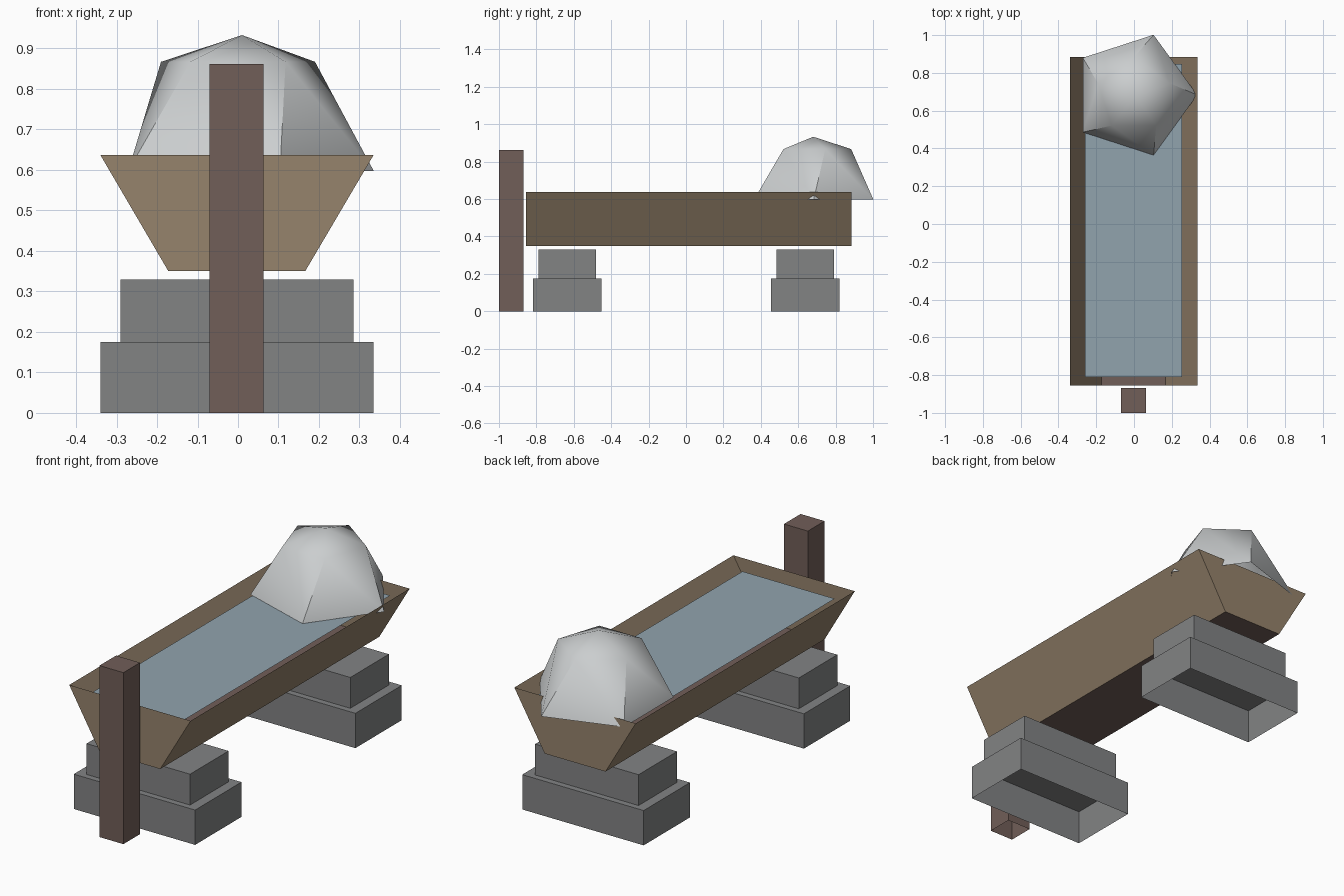
import bpy, bmesh
from math import cos, sin, radians

cube = bpy.data.objects.get("Cube")
if cube:
    bpy.data.objects.remove(cube, do_unlink=True)


def srgb(*rgb):
    return tuple((c / 255 / 12.92) if c < 11 else ((c / 255 + 0.055) / 1.055) ** 2.4 for c in rgb) + (1,)


def material(name, *rgb):
    m = bpy.data.materials.new(name)
    m.use_nodes = True
    m.diffuse_color = srgb(*rgb)
    m.node_tree.nodes["Principled BSDF"].inputs["Base Color"].default_value = srgb(*rgb)
    return m


light_wood = material("light wood", 150, 131, 108)
dark_wood = material("dark wood", 113, 94, 88)
stone = material("grey stone", 130, 131, 132)
pale_rock = material("pale rock", 203, 206, 207)
water = material("water", 145, 163, 174)


def finish(bm, name, *mats):
    me = bpy.data.meshes.new(name)
    bm.to_mesh(me)
    bm.free()
    for m in mats:
        me.materials.append(m)
    ob = bpy.data.objects.new(name, me)
    bpy.context.collection.objects.link(ob)
    return ob


def open_box(bm, x, y, z, top_x=None):
    """Box from (min, max) ranges, returns its bottom and top corner rings."""
    rings = []
    for (x0, x1), h in ((x, z[0]), (top_x or x, z[1])):
        rings.append([bm.verts.new((px, py, h)) for px, py in
                      ((x0, y[0]), (x1, y[0]), (x1, y[1]), (x0, y[1]))])
    low, high = rings
    for i in range(4):
        j = (i + 1) % 4
        bm.faces.new((low[i], low[j], high[j], high[i]))
    return low, high


def block(name, x, y, z, mat):
    bm = bmesh.new()
    low, high = open_box(bm, x, y, z)
    bm.faces.new(high)
    return finish(bm, name, mat)


# Stepped stone supports
for end, mid in (("front", -0.635), ("back", 0.638)):
    block(end + "_lower_stone", (-0.34, 0.335), (mid - 0.184, mid + 0.184), (0, 0.175), stone)
    block(end + "_upper_stone", (-0.29, 0.285), (mid - 0.153, mid + 0.153), (0.175, 0.33), stone)

# Upright post
block("post", (-0.07, 0.063), (-1, -0.868), (0, 0.862), dark_wood)

# Trough: thin flared walls with a dark floor
bm = bmesh.new()
low, high = open_box(bm, (-0.172, 0.166), (-0.855, 0.885), (0.35, 0.637), (-0.34, 0.335))
bm.faces.new(reversed(low)).material_index = 1
finish(bm, "trough", light_wood, dark_wood)

# Water sheet
bm = bmesh.new()
bm.faces.new([bm.verts.new((x, y, 0.595)) for x, y in
              ((-0.26, -0.81), (0.253, -0.81), (0.253, 0.847), (-0.26, 0.847))])
finish(bm, "water_surface", water)

# Faceted rock dome: two twisted pentagon rings and an apex
bm = bmesh.new()


def ring(radius, turn, z):
    angles = [radians(72 * i + turn) for i in range(5)]
    return [bm.verts.new((radius * cos(a), 0.683 + radius * sin(a), z)) for a in angles]


base = ring(0.335, 0, 0.598)
shoulder = ring(0.2, 18, 0.867)
apex = bm.verts.new((0.01, 0.68, 0.933))
for i in range(5):
    j = (i + 1) % 5
    bm.faces.new((base[i], base[j], shoulder[i]))
    bm.faces.new((base[j], shoulder[j], shoulder[i]))
    bm.faces.new((shoulder[i], shoulder[j], apex))
dome = finish(bm, "rock_dome", pale_rock)
dome.data.shade_smooth()
dome.data.set_sharp_from_angle(angle=radians(45))
